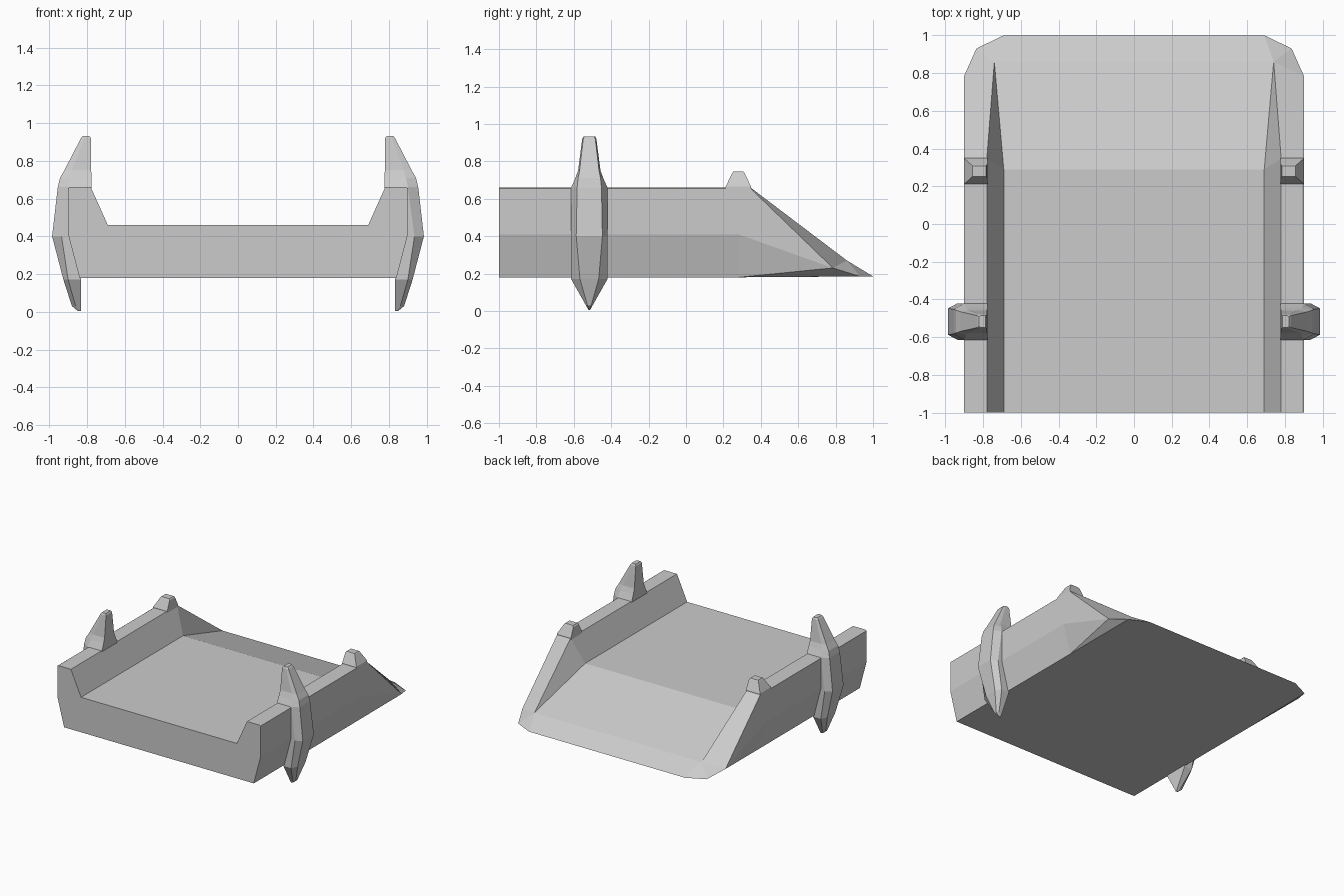
import bpy
import bmesh

cube = bpy.data.objects.get("Cube")
if cube:
    bpy.data.objects.remove(cube, do_unlink=True)

grey = bpy.data.materials.new("plain grey")
grey.use_nodes = True
GREY = (0.6, 0.6, 0.6, 1)
grey.diffuse_color = GREY
grey.node_tree.nodes["Principled BSDF"].inputs["Base Color"].default_value = GREY


def finish(bm, name):
    """Turn a bmesh into a flat-shaded grey object."""
    bmesh.ops.recalc_face_normals(bm, faces=bm.faces)
    mesh = bpy.data.meshes.new(name)
    bm.to_mesh(mesh)
    bm.free()
    mesh.materials.append(grey)
    obj = bpy.data.objects.new(name, mesh)
    bpy.context.collection.objects.link(obj)
    return obj


def loft(name, rings):
    """Skin a stack of point rings and cap both ends."""
    bm = bmesh.new()
    loops = [[bm.verts.new(p) for p in ring] for ring in rings]
    for a, b in zip(loops, loops[1:]):
        for i in range(len(a)):
            j = (i + 1) % len(a)
            bm.faces.new((a[i], a[j], b[j], b[i]))
    bm.faces.new(loops[0])
    bm.faces.new(loops[-1])
    return finish(bm, name)


# Tray: half section with side rails, and the pointed ramp at the back
POINTS = {
    "bottom": (0.84, 0.28, 0.18), "waist": (0.9, 0.28, 0.41),
    "outer": (0.9, 0.345, 0.655), "edge": (0.89, 0.345, 0.66),
    "inner": (0.78, 0.345, 0.66), "floor": (0.69, 0.29, 0.46),
    "tip_side": (0.9, 0.785, 0.23), "tip_corner": (0.835, 0.93, 0.185),
    "tip_end": (0.69, 1.0, 0.185), "tip_ridge": (0.74, 0.86, 0.27),
}
SECTION = ["bottom", "waist", "outer", "edge", "inner", "floor"]
RAMP = [
    "waist tip_side outer", "outer tip_side edge",
    "edge tip_side tip_ridge inner", "inner tip_ridge floor",
    "tip_side tip_corner tip_ridge", "tip_corner tip_end tip_ridge",
    "waist bottom tip_side", "bottom tip_corner tip_side",
]
bm = bmesh.new()
sides = []
for s in (1, -1):
    v = {n: bm.verts.new((s * x, y, z)) for n, (x, y, z) in POINTS.items()}
    for n in SECTION:
        x, y, z = POINTS[n]
        v["front_" + n] = bm.verts.new((s * x, -1, z))
    for a, b in zip(SECTION, SECTION[1:]):
        bm.faces.new((v["front_" + a], v["front_" + b], v[b], v[a]))
    for face in RAMP:
        bm.faces.new([v[n] for n in face.split()])
    sides.append(v)

# Faces that span both sides: floor, ramp, lip, underside and front wall
for chain in (["front_floor", "floor"], ["floor", "tip_ridge"],
              ["tip_ridge", "tip_end"],
              ["front_bottom", "bottom", "tip_corner", "tip_end"],
              ["front_" + n for n in SECTION]):
    bm.faces.new([sides[0][n] for n in chain]
                 + [sides[1][n] for n in reversed(chain)])
finish(bm, "tray")

# Fin levels: height, inner x, shoulder x, outer x, shoulder and outer half width
FIN = [
    (0.005, 0.832, 0.84, 0.85, 0.004, 0.002),
    (0.03, 0.832, 0.86, 0.88, 0.018, 0.01),
    (0.17, 0.832, 0.9, 0.925, 0.097, 0.05),
    (0.4, 0.85, 0.935, 0.985, 0.097, 0.07),
    (0.66, 0.775, 0.9, 0.955, 0.097, 0.065),
    (0.71, 0.776, 0.89, 0.943, 0.075, 0.06),
    (0.75, 0.778, 0.88, 0.92, 0.06, 0.052),
    (0.92, 0.78, 0.815, 0.832, 0.038, 0.032),
    (0.932, 0.787, 0.81, 0.822, 0.032, 0.026),
]
FIN_Y, PEG_Y = -0.517, 0.28

# Peg levels: height, inner x, outer x, half width
PEG = [(0.64, 0.775, 0.9, 0.07), (0.665, 0.775, 0.9, 0.068),
       (0.735, 0.778, 0.862, 0.034), (0.745, 0.785, 0.855, 0.028)]

for s, side in ((1, "left"), (-1, "right")):
    loft(side + "_fin", [
        [(s * x, FIN_Y + y, z) for x, y in
         ((xi, w), (xs, w), (xo, wo), (xo, -wo), (xs, -w), (xi, -w))]
        for z, xi, xs, xo, w, wo in FIN])
    loft(side + "_peg", [
        [(s * x, PEG_Y + y, z) for x, y in
         ((xi, w), (xo, w), (xo, -w), (xi, -w))]
        for z, xi, xo, w in PEG])
